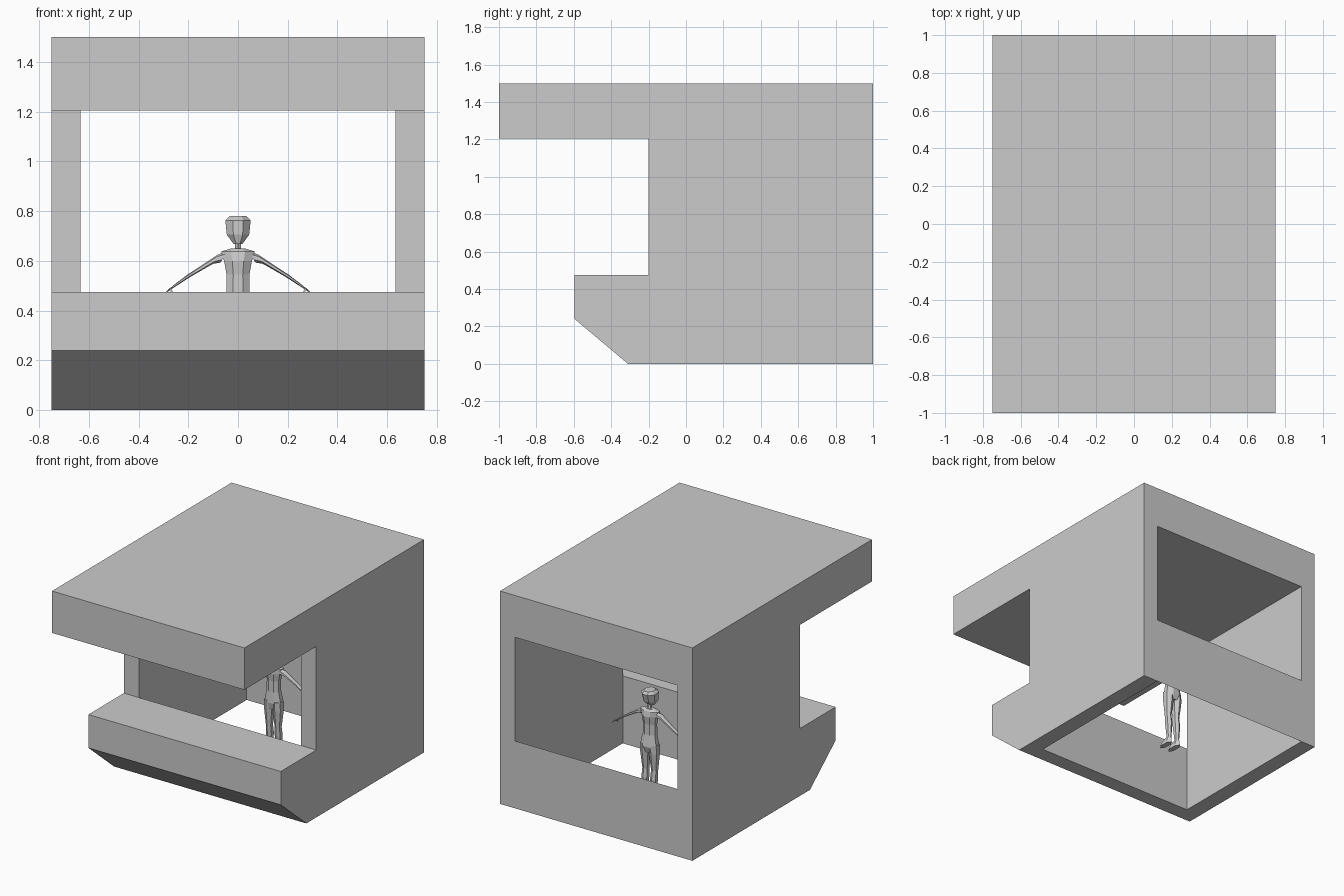
import bpy, bmesh
from math import cos, sin, pi
from mathutils import Vector

if "Cube" in bpy.data.objects:
    bpy.data.objects.remove(bpy.data.objects["Cube"])


def make_object(name, bm):
    bmesh.ops.recalc_face_normals(bm, faces=bm.faces)
    mesh = bpy.data.meshes.new(name)
    bm.to_mesh(mesh)
    bm.free()
    obj = bpy.data.objects.new(name, mesh)
    bpy.context.collection.objects.link(obj)
    return obj


def side_prism(name, profile, half_width):
    """Extrude a (y, z) outline across x."""
    bm = bmesh.new()
    face = bm.faces.new([bm.verts.new((-half_width, y, z)) for y, z in profile])
    ext = bmesh.ops.extrude_face_region(bm, geom=[face])["geom"]
    moved = [v for v in ext if isinstance(v, bmesh.types.BMVert)]
    bmesh.ops.translate(bm, verts=moved, vec=(2 * half_width, 0, 0))
    return make_object(name, bm)


def loft(name, rings, sides=8, u=(1, 0, 0), v=(0, 1, 0), mirror=False):
    """Skin rings of (x, y, z, radius along u, radius along v)."""
    bm = bmesh.new()
    u, v = Vector(u).normalized(), Vector(v).normalized()
    k = 1 / cos(pi / sides)
    loops = []
    for x, y, z, ru, rv in rings:
        angles = [2 * pi * (i + 0.5) / sides for i in range(sides)]
        loops.append([bm.verts.new(Vector((x, FIGURE_Y + y, z))
                                   + u * (ru * k * cos(a)) + v * (rv * k * sin(a)))
                      for a in angles])
    for a, b in zip(loops, loops[1:]):
        for i in range(sides):
            j = (i + 1) % sides
            bm.faces.new((a[i], a[j], b[j], b[i]))
    bm.faces.new(loops[0])
    bm.faces.new(loops[-1])
    obj = make_object(name, bm)
    if mirror:
        obj.modifiers.new("mirror", "MIRROR").use_clip = False
    return obj


FIGURE_Y = 0.40
SILL, HEAD = 0.475, 1.205
INNER = 0.633

# Booth shell: side outline with overhanging canopy and angled counter
shell = side_prism("booth_shell", [
    (-0.31, 0), (1, 0), (1, 1.5), (-1, 1.5), (-1, HEAD),
    (-0.2, HEAD), (-0.2, SILL), (-0.595, SILL), (-0.595, 0.24)], 0.75)

# Hollow interior, open at the floor, front and back
cutter = side_prism("interior_cutter", [
    (-0.2, -0.1), (1.1, -0.1), (1.1, HEAD), (-0.2, HEAD)], INNER)
cutter.hide_render = True
cutter.hide_set(True)
cut = shell.modifiers.new("hollow", "BOOLEAN")
cut.operation, cut.solver, cut.object = "DIFFERENCE", "EXACT", cutter

# Thin panel below the rear opening
bm = bmesh.new()
bm.faces.new([bm.verts.new((x, 1, z)) for x, z in
              ((INNER, 0), (-INNER, 0), (-INNER, SILL), (INNER, SILL))])
make_object("rear_panel", bm)

# Standing attendant: head, neck and torso
loft("head", [(0, -0.022, 0.668, 0.018, 0.025), (0, -0.008, 0.705, 0.045, 0.05),
              (0, 0, 0.762, 0.051, 0.058), (0, 0.004, 0.78, 0.034, 0.04)])
loft("neck", [(0, 0.01, 0.635, 0.012, 0.013), (0, 0, 0.685, 0.012, 0.013)], 6)
loft("torso", [(0, 0, 0.345, 0.035, 0.03), (0, 0.003, 0.39, 0.062, 0.042),
               (0, 0, 0.47, 0.047, 0.034), (0, 0, 0.545, 0.046, 0.033),
               (0, 0, 0.6, 0.056, 0.04), (0, 0, 0.637, 0.068, 0.033),
               (0, 0.004, 0.65, 0.028, 0.02)])

# Outstretched arms and hands
across = dict(u=(0, 1, 0), v=(-0.55, 0, 1), mirror=True)
loft("arm", [(0.058, 0, 0.615, 0.022, 0.022), (0.09, 0, 0.607, 0.02, 0.019),
             (0.18, 0.004, 0.551, 0.014, 0.013), (0.21, 0.003, 0.532, 0.015, 0.013),
             (0.266, 0, 0.492, 0.009, 0.008)], 6, **across)
loft("hand", [(0.262, 0, 0.494, 0.01, 0.007), (0.28, 0, 0.482, 0.016, 0.007),
              (0.295, 0, 0.468, 0.011, 0.004)], 6, **across)
loft("thumb", [(0.27, -0.012, 0.488, 0.004, 0.005),
               (0.266, -0.022, 0.473, 0.003, 0.003)], 4, mirror=True)

# Legs and shoes
loft("leg", [(0.032, 0, 0.4, 0.03, 0.036), (0.034, 0, 0.34, 0.03, 0.034),
             (0.034, -0.002, 0.22, 0.019, 0.022), (0.034, 0.004, 0.16, 0.021, 0.025),
             (0.034, 0.008, 0.03, 0.012, 0.014)], 6, mirror=True)
loft("shoe", [(0.036, -0.022, 0.0, 0.019, 0.052), (0.036, -0.022, 0.015, 0.019, 0.05),
              (0.035, 0.004, 0.045, 0.014, 0.022)], 6, mirror=True)
